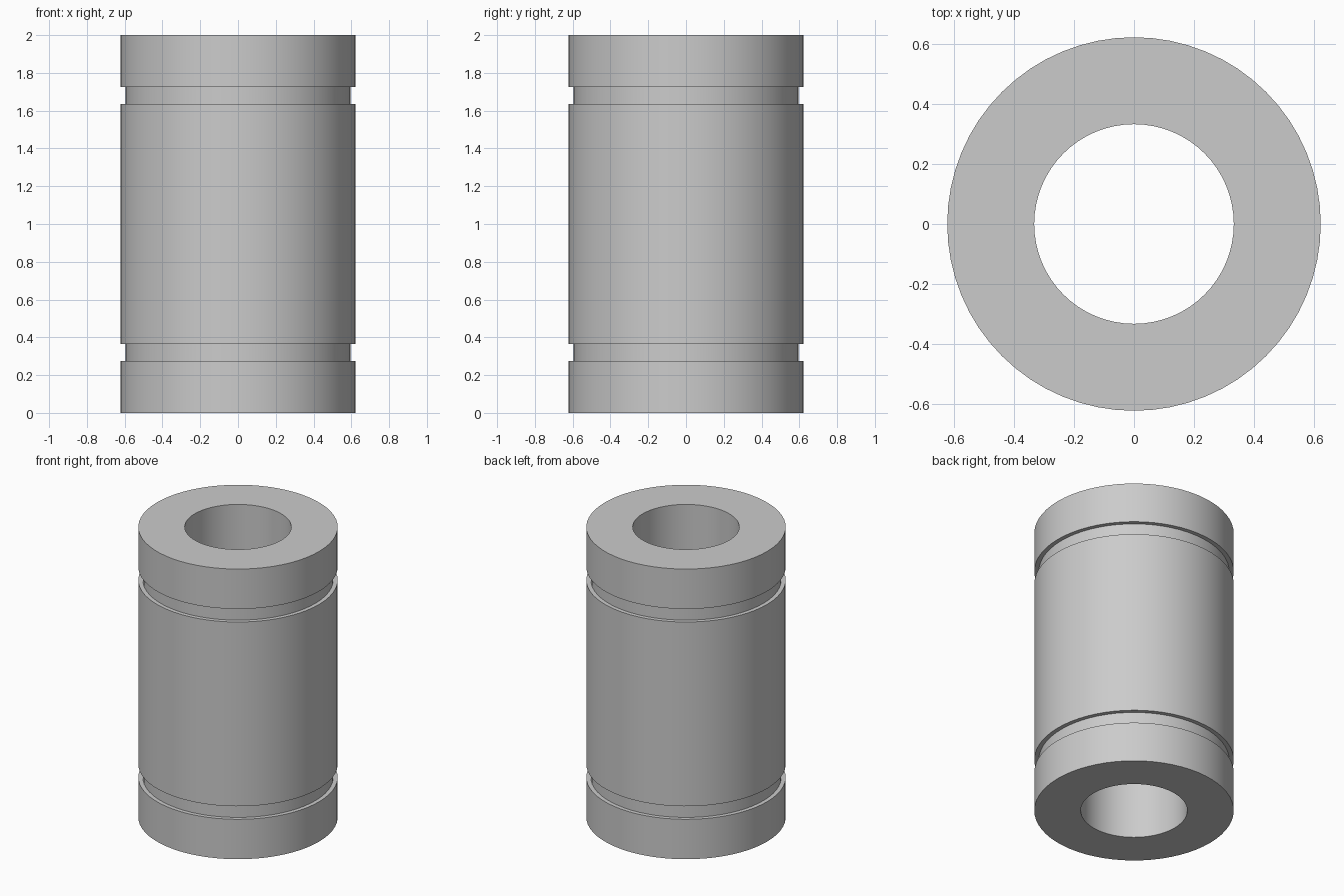
import bpy
import bmesh
from math import tau
from mathutils import Matrix

cube = bpy.data.objects.get("Cube")
if cube:
    bpy.data.objects.remove(cube)

SEGMENTS = 64
OUTER, GROOVE, BORE = 0.623, 0.595, 0.333
HEIGHT = 2.0
GROOVE_LOW, GROOVE_HIGH = 0.275, 0.365

steel = bpy.data.materials.new("grey steel")
steel.use_nodes = True
grey = (0.6, 0.6, 0.6, 1)
steel.diffuse_color = grey
steel.node_tree.nodes["Principled BSDF"].inputs["Base Color"].default_value = grey

# Lower half of the sleeve section, then its mirror image above
lower = [(BORE, 0), (OUTER, 0), (OUTER, GROOVE_LOW), (GROOVE, GROOVE_LOW),
         (GROOVE, GROOVE_HIGH), (OUTER, GROOVE_HIGH)]
profile = lower + [(r, HEIGHT - z) for r, z in reversed(lower)]

# Revolve the closed section into a sleeve with two ring grooves and a bore
bm = bmesh.new()
rings = []
for i in range(SEGMENTS):
    turn = Matrix.Rotation(tau * i / SEGMENTS, 3, "Z")
    rings.append([bm.verts.new((turn[0][0] * r, turn[1][0] * r, z)) for r, z in profile])
for i, ring in enumerate(rings):
    after = rings[(i + 1) % SEGMENTS]
    for j in range(len(profile)):
        k = (j + 1) % len(profile)
        bm.faces.new((ring[j], after[j], after[k], ring[k]))
bmesh.ops.recalc_face_normals(bm, faces=bm.faces)
mesh = bpy.data.meshes.new("bearing_sleeve")
bm.to_mesh(mesh)
bm.free()
mesh.materials.append(steel)
sleeve = bpy.data.objects.new("bearing_sleeve", mesh)
bpy.context.collection.objects.link(sleeve)

# Smooth walls with crisp rims
bpy.ops.object.select_all(action="DESELECT")
sleeve.select_set(True)
bpy.context.view_layer.objects.active = sleeve
bpy.ops.object.shade_smooth_by_angle()
